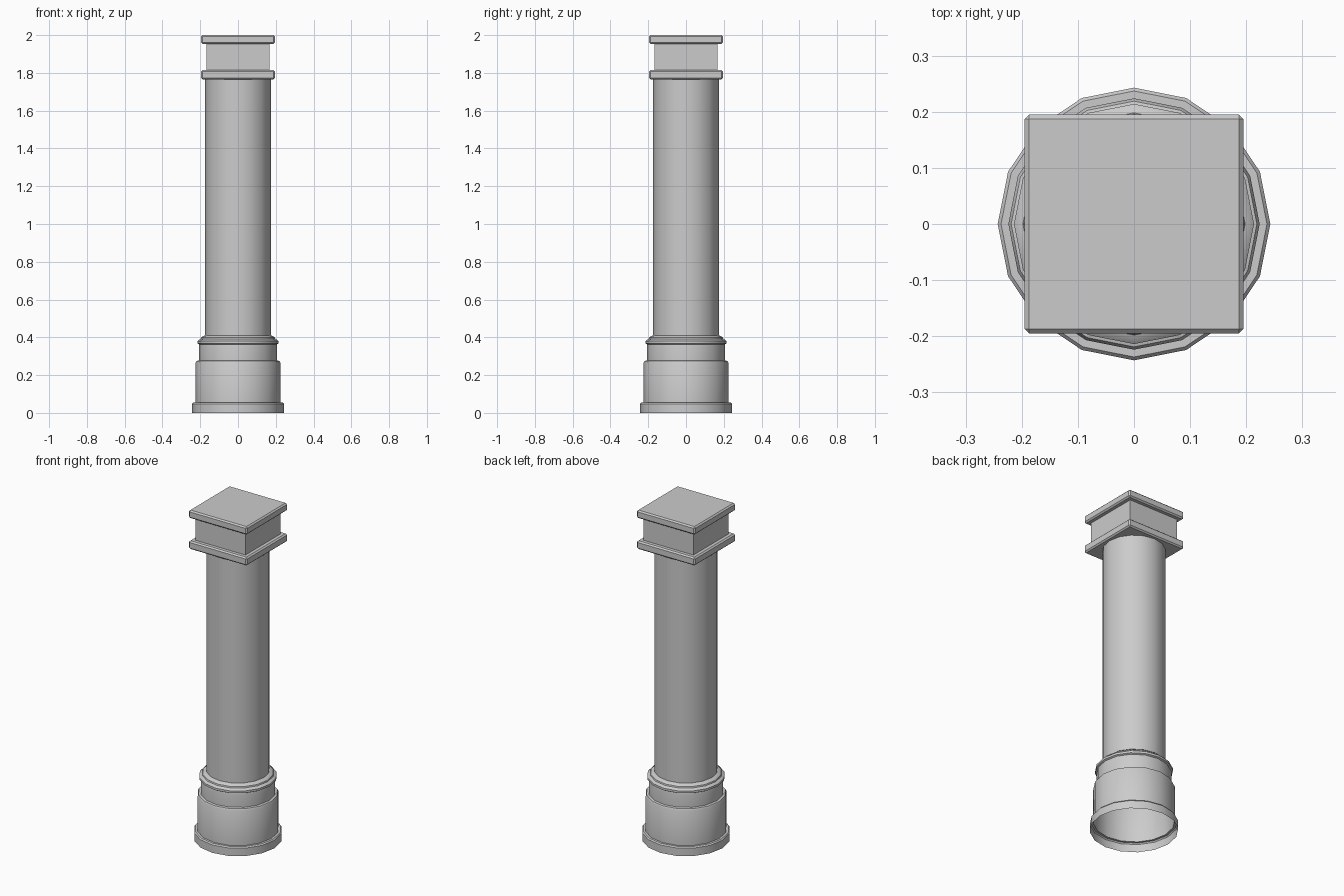
import bpy, bmesh, math

if "Cube" in bpy.data.objects:
    bpy.data.objects.remove(bpy.data.objects["Cube"])

SIDES = 16


def finish(name, bm):
    mesh = bpy.data.meshes.new(name)
    bm.to_mesh(mesh)
    bm.free()
    obj = bpy.data.objects.new(name, mesh)
    bpy.context.collection.objects.link(obj)
    bpy.ops.object.select_all(action='DESELECT')
    obj.select_set(True)
    bpy.context.view_layer.objects.active = obj
    bpy.ops.object.shade_smooth_by_angle(angle=math.radians(30))
    return obj


def lathe(name, profile):
    """Open shell of revolution from (radius, z) points, bottom to top."""
    bm = bmesh.new()
    rings = []
    for r, z in profile:
        rings.append([bm.verts.new((r * math.cos(2 * math.pi * i / SIDES),
                                    r * math.sin(2 * math.pi * i / SIDES), z))
                      for i in range(SIDES)])
    for a, b in zip(rings, rings[1:]):
        for i in range(SIDES):
            j = (i + 1) % SIDES
            bm.faces.new((a[i], a[j], b[j], b[i]))
    return finish(name, bm)


def square_block(name, half, z0, z1, bevel=0.0):
    bm = bmesh.new()
    bmesh.ops.create_cube(bm, size=1)
    for v in bm.verts:
        v.co = (v.co.x * 2 * half, v.co.y * 2 * half, z0 + (v.co.z + 0.5) * (z1 - z0))
    if bevel:
        bmesh.ops.bevel(bm, geom=bm.edges[:], offset=bevel, segments=1, affect='EDGES')
    return finish(name, bm)


# Stepped round base, open underneath
lathe("base", [(0.243, 0), (0.243, 0.048), (0.237, 0.055), (0.224, 0.055),
               (0.224, 0.265), (0.219, 0.275), (0.207, 0.278), (0.207, 0.35),
               (0.205, 0.362), (0.214, 0.367), (0.214, 0.38), (0.206, 0.387),
               (0.198, 0.39), (0.196, 0.398), (0.183, 0.408), (0.172, 0.41)])

# Plain round shaft
lathe("shaft", [(0.174, 0.405), (0.174, 1.77)])

# Square capital: two slabs around a narrower block
square_block("capital_lower_slab", 0.195, 1.765, 1.815, 0.008)
square_block("capital_block", 0.167, 1.81, 1.96)
square_block("capital_top_slab", 0.195, 1.952, 2.0, 0.008)
